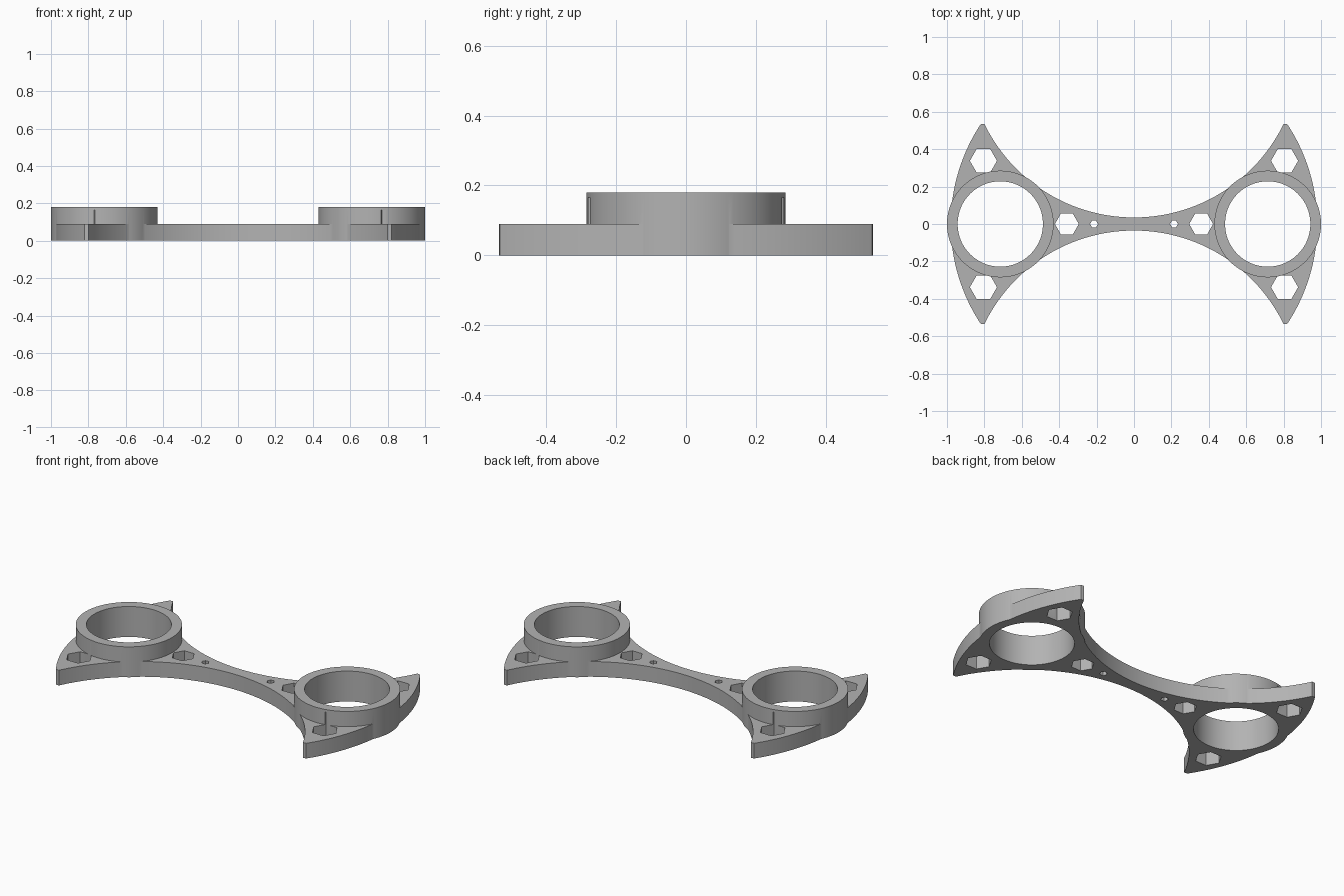
import bpy, bmesh
from math import cos, sin, pi, atan2, asin

cube = bpy.data.objects.get("Cube")
if cube:
    bpy.data.objects.remove(cube, do_unlink=True)

PLATE_H, RING_H, CUT_H = 0.09, 0.18, 0.165
RING_X, RING_R, BORE_R = 0.715, 0.285, 0.228

grey = bpy.data.materials.new("plain grey")
grey.use_nodes = True
colour = (0.45, 0.45, 0.45, 1)
grey.diffuse_color = colour
grey.node_tree.nodes["Principled BSDF"].inputs["Base Color"].default_value = colour


def prism(name, outline, z0, z1):
    """Extrude a closed outline between two heights."""
    bm = bmesh.new()
    face = bm.faces.new([bm.verts.new((x, y, z0)) for x, y in outline])
    top = bmesh.ops.extrude_face_region(bm, geom=[face])["geom"]
    moved = [v for v in top if isinstance(v, bmesh.types.BMVert)]
    bmesh.ops.translate(bm, verts=moved, vec=(0, 0, z1 - z0))
    bmesh.ops.recalc_face_normals(bm, faces=bm.faces)
    mesh = bpy.data.meshes.new(name)
    bm.to_mesh(mesh)
    bm.free()
    mesh.materials.append(grey)
    obj = bpy.data.objects.new(name, mesh)
    bpy.context.collection.objects.link(obj)
    return obj


def arc(cx, cy, r, a0, a1, n):
    return [(cx + r * cos(a0 + (a1 - a0) * i / n),
             cy + r * sin(a0 + (a1 - a0) * i / n)) for i in range(n + 1)]


def circle(cx, cy, r, n):
    return arc(cx, cy, r, 0, 2 * pi, n)[:-1]


def combine(target, tool, operation):
    """Apply a boolean and discard the tool."""
    mod = target.modifiers.new("boolean", "BOOLEAN")
    mod.operation, mod.object, mod.solver = operation, tool, "EXACT"
    bpy.context.view_layer.objects.active = target
    bpy.ops.object.modifier_apply(modifier=mod.name)
    bpy.data.objects.remove(tool, do_unlink=True)


# Plate outline: concave long sides, bowed ends, blunt tips
side_r, side_y = 0.89, 0.925
half = asin(0.80 / side_r)
front = arc(0, -side_y, side_r, pi / 2 + half, pi / 2 - half, 64)
back = [(-x, -y) for x, y in front]
end_r, tip_y = 0.968, 0.533
bow = asin(tip_y / end_r)
right_end = arc(0.98 - end_r, 0, end_r, -bow, bow, 48)
left_end = [(-x, -y) for x, y in right_end]
frame = prism("frame", front + right_end + back + left_end, 0, PLATE_H)

# Raised rings
for s in (-1, 1):
    combine(frame, prism("ring", circle(s * RING_X, 0, RING_R, 128), 0, RING_H), "UNION")

# Ring bores and hexagonal through holes
for s in (-1, 1):
    holes = [(RING_X, 0, BORE_R, 128, RING_H + 0.1),
             (0.805, 0.338, 0.0725, 6, CUT_H),
             (0.805, -0.338, 0.0725, 6, CUT_H),
             (0.359, 0, 0.064, 6, CUT_H),
             (0.214, 0, 0.021, 6, CUT_H)]
    for x, y, r, n, top in holes:
        combine(frame, prism("cutter", circle(s * x, y, r, n), -0.1, top), "DIFFERENCE")

# Smooth curved walls, sharp rims
bpy.ops.object.select_all(action="DESELECT")
frame.select_set(True)
bpy.context.view_layer.objects.active = frame
bpy.ops.object.shade_smooth_by_angle(angle=pi / 6)
